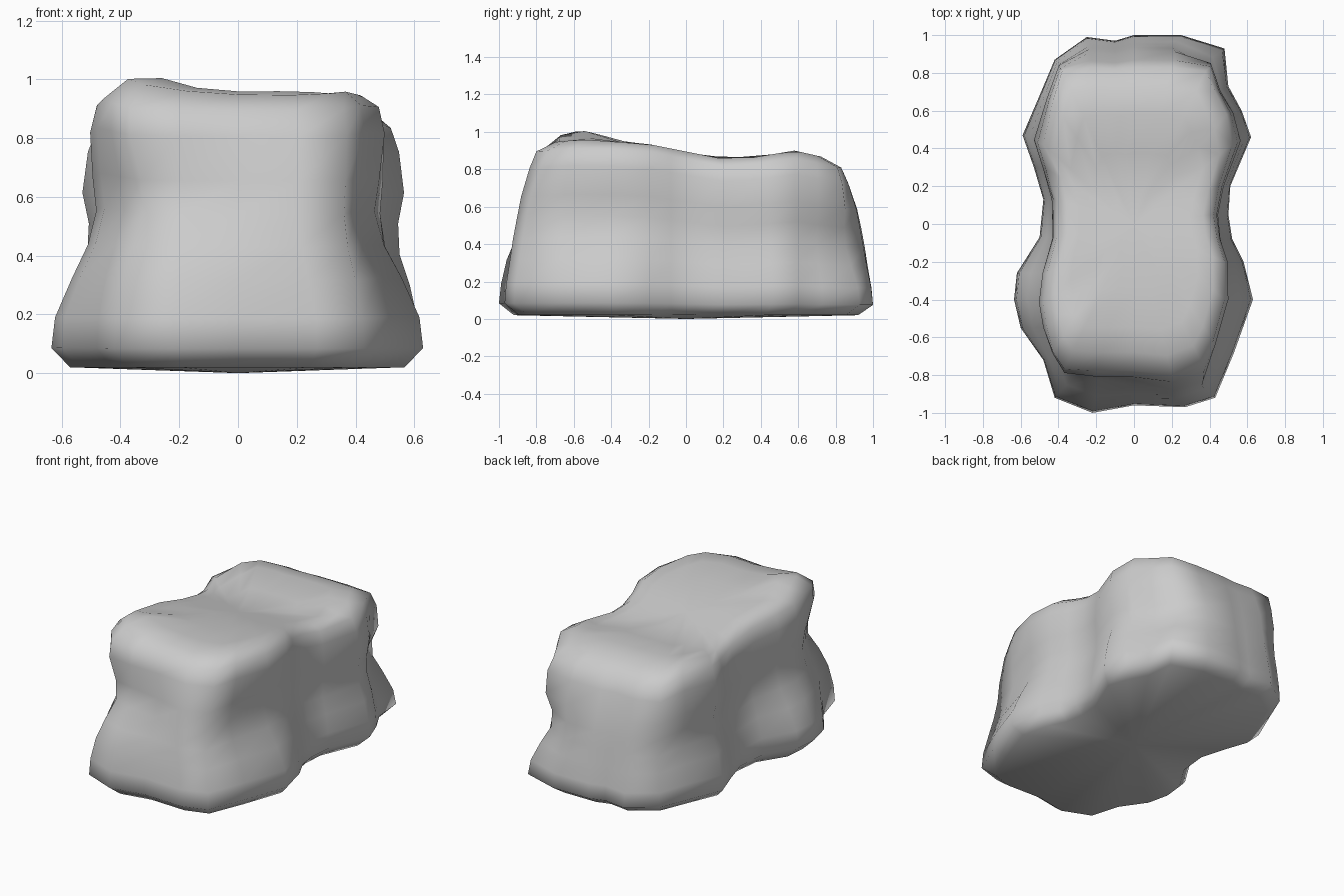
import bpy, bmesh
from math import exp

if "Cube" in bpy.data.objects:
    bpy.data.objects.remove(bpy.data.objects["Cube"])

# Widest outline near the ground, anticlockwise from front centre
FOOT = [(0, -.96), (.27, -.97), (.43, -.92), (.53, -.68), (.63, -.4), (.58, -.2),
        (.52, -.08), (.5, .05), (.51, .2), (.62, .46), (.57, .6), (.5, .73),
        (.48, .93), (.25, 1), (0, 1), (-.1, .97), (-.25, .99), (-.42, .87),
        (-.5, .68), (-.59, .47), (-.53, .3), (-.48, .13), (-.5, -.07), (-.62, -.26),
        (-.635, -.4), (-.6, -.55), (-.48, -.72), (-.42, -.92), (-.22, -1)]
# Outline of the shoulder just under the top, matching point for point
RIM = [(0, -.78), (.2, -.8), (.36, -.74), (.42, -.62), (.48, -.4), (.48, -.2),
       (.44, -.08), (.42, .05), (.45, .2), (.52, .42), (.49, .58), (.43, .7),
       (.38, .81), (.2, .83), (0, .83), (-.1, .82), (-.22, .83), (-.38, .81),
       (-.43, .65), (-.48, .42), (-.44, .28), (-.41, .13), (-.41, -.07), (-.46, -.26),
       (-.48, -.42), (-.46, -.55), (-.43, -.68), (-.37, -.77), (-.2, -.78)]
RIDGE = [(-1, .93), (-.75, .94), (-.57, .96), (-.2, .935), (.25, .845), (.58, .9),
         (.8, .85), (1, .83)]
# Wall hollows: centre, squared spread in x, y, z, and push
DENTS = [((-.2, -.86, .6), (.05, .06, .025), (0, .11, 0)),
         ((-.43, -.82, .58), (.03, .04, .03), (.06, .03, 0)),
         ((.45, .9, .42), (.03, .04, .03), (-.05, -.05, 0)),
         ((.5, -.55, .55), (.02, .03, .04), (-.04, 0, 0))]


def height(x, y):
    for (y0, h0), (y1, h1) in zip(RIDGE, RIDGE[1:]):
        if y <= y1:
            h = h0 + (h1 - h0) * (y - y0) / (y1 - y0)
            break
    return h + .055 * exp(-((x + .31) ** 2 + (y + .57) ** 2) / .02)


def dent(p):
    out = list(p)
    for c, s, push in DENTS:
        w = exp(-sum((a - b) ** 2 / k for a, b, k in zip(p, c, s)))
        out = [o + w * d for o, d in zip(out, push)]
    return out


bm = bmesh.new()
rings = []


def add_ring(points):
    rings.append([bm.verts.new(p) for p in points])


# Underside edge
add_ring([(x * .9, y * .92, .02) for x, y in FOOT])

# Side walls: height fraction, blend from foot to rim in x (front lobe, back lobe) and y
for f, front, back, ty in [(.09, 0, 0, 0), (.2, .08, .08, .05), (.34, .45, .35, .17),
                           (.46, .8, .7, .26), (.58, .98, .75, .37), (.7, .9, .55, .5),
                           (.86, .85, .72, .78), (.955, 1, 1, 1)]:
    pts = []
    for (x0, y0), (x1, y1) in zip(FOOT, RIM):
        m = min(1, max(0, .5 + y0 * 2))
        tx = front + (back - front) * m
        x, y = x0 + (x1 - x0) * tx, y0 + (y1 - y0) * ty
        pts.append(dent((x, y, f * height(x, y))))
    add_ring(pts)

# Top surface
for s in (.87, .7, .45, .2):
    add_ring([(x * s, y * s, height(x * s, y * s)) for x, y in RIM])

n = len(FOOT)
for a, b in zip(rings, rings[1:]):
    for i in range(n):
        j = (i + 1) % n
        bm.faces.new((a[i], a[j], b[j], b[i]))
top = bm.verts.new((0, 0, height(0, 0)))
base = bm.verts.new((0, 0, 0))
for i in range(n):
    j = (i + 1) % n
    bm.faces.new((rings[-1][i], rings[-1][j], top))
    bm.faces.new((rings[0][j], rings[0][i], base))
bmesh.ops.recalc_face_normals(bm, faces=bm.faces)
for face in bm.faces:
    face.smooth = True

mesh = bpy.data.meshes.new("boulder")
bm.to_mesh(mesh)
bm.free()
bpy.context.collection.objects.link(bpy.data.objects.new("boulder", mesh))
